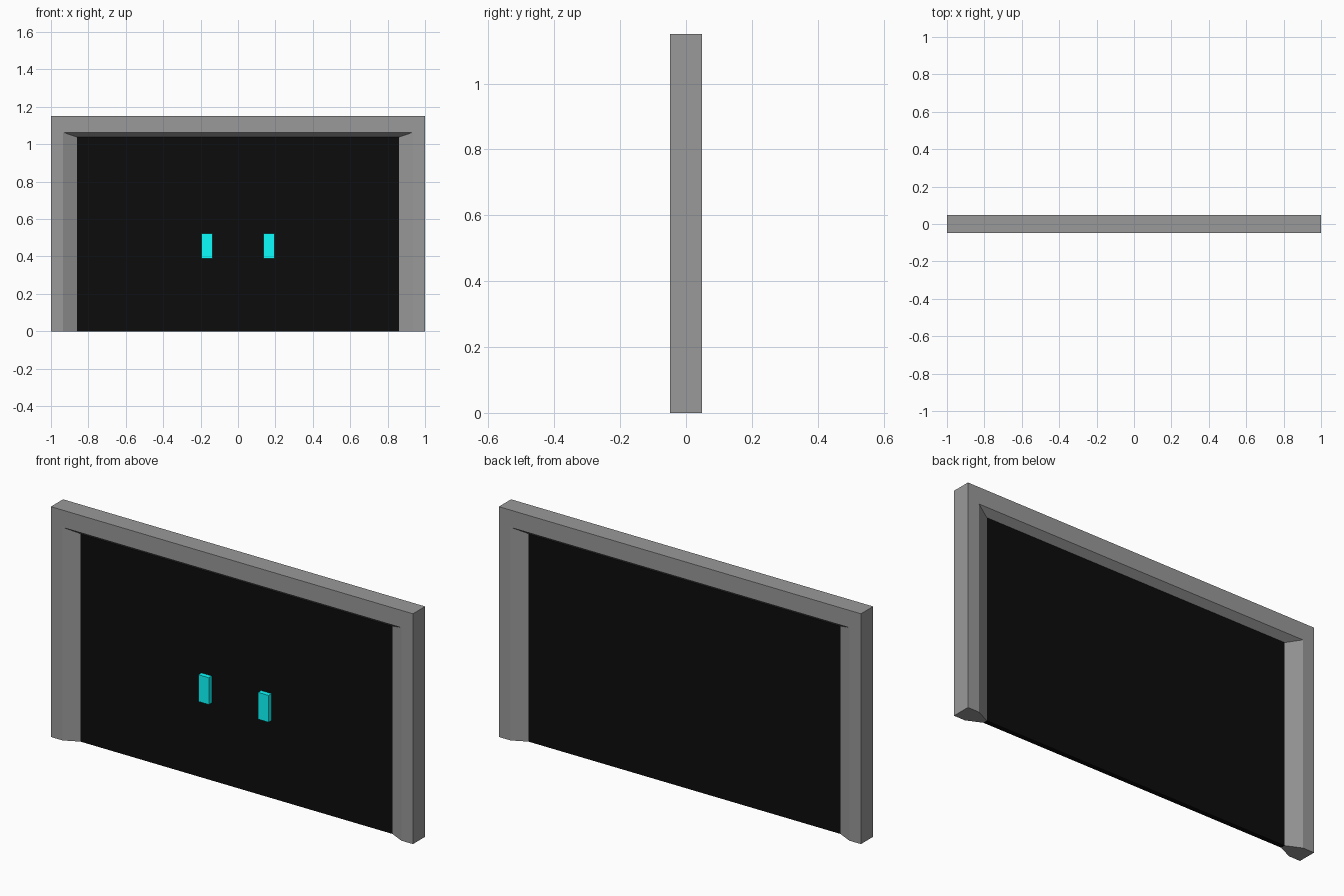
import bpy, bmesh

if "Cube" in bpy.data.objects:
    bpy.data.objects.remove(bpy.data.objects["Cube"])


def material(name, color):
    m = bpy.data.materials.new(name)
    m.diffuse_color = color
    m.use_nodes = True
    m.node_tree.nodes["Principled BSDF"].inputs["Base Color"].default_value = m.diffuse_color
    return m


def add_object(name, bm, mat):
    bmesh.ops.recalc_face_normals(bm, faces=bm.faces[:])
    me = bpy.data.meshes.new(name)
    bm.to_mesh(me)
    bm.free()
    me.materials.append(mat)
    ob = bpy.data.objects.new(name, me)
    bpy.context.collection.objects.link(ob)
    return ob


def box(name, lo, hi, mat):
    bm = bmesh.new()
    bmesh.ops.create_cube(bm, size=1)
    for v in bm.verts:
        v.co = [l + (c + 0.5) * (h - l) for c, l, h in zip(v.co, lo, hi)]
    return add_object(name, bm, mat)


grey = material("grey", (0.32, 0.32, 0.32, 1))
black = material("black", (0.0035, 0.0035, 0.0035, 1))
cyan = material("cyan", (0.0035, 1.0, 1.0, 1))

D = 0.048     # half depth of the frame
P = 0.012     # half thickness of the door panel

# Door frame: cross-section (half width, top height, y) swept around an upside-down U
profile = [(1.0, 1.15, -D), (0.936, 1.064, -D), (0.861, 1.038, -P),
           (0.861, 1.038, P), (0.936, 1.064, D), (1.0, 1.15, D)]
bm = bmesh.new()
rings = [[bm.verts.new(p) for p in ((-x, y, 0), (-x, y, z), (x, y, z), (x, y, 0))]
         for x, z, y in profile]
for a, b in zip(rings, rings[1:] + rings[:1]):
    for i in range(3):
        bm.faces.new((a[i], a[i + 1], b[i + 1], b[i]))
for end in (0, 3):
    bm.faces.new([r[end] for r in rings])
add_object("door_frame", bm, grey)

# Dark door panel filling the opening
box("door_panel", (-0.861, -P, 0), (0.861, P, 1.038), black)

# Pair of handles on the front face
for side, x in (("left", -0.165), ("right", 0.165)):
    box(side + "_handle", (x - 0.029, -0.036, 0.388), (x + 0.029, -P, 0.522), cyan)
